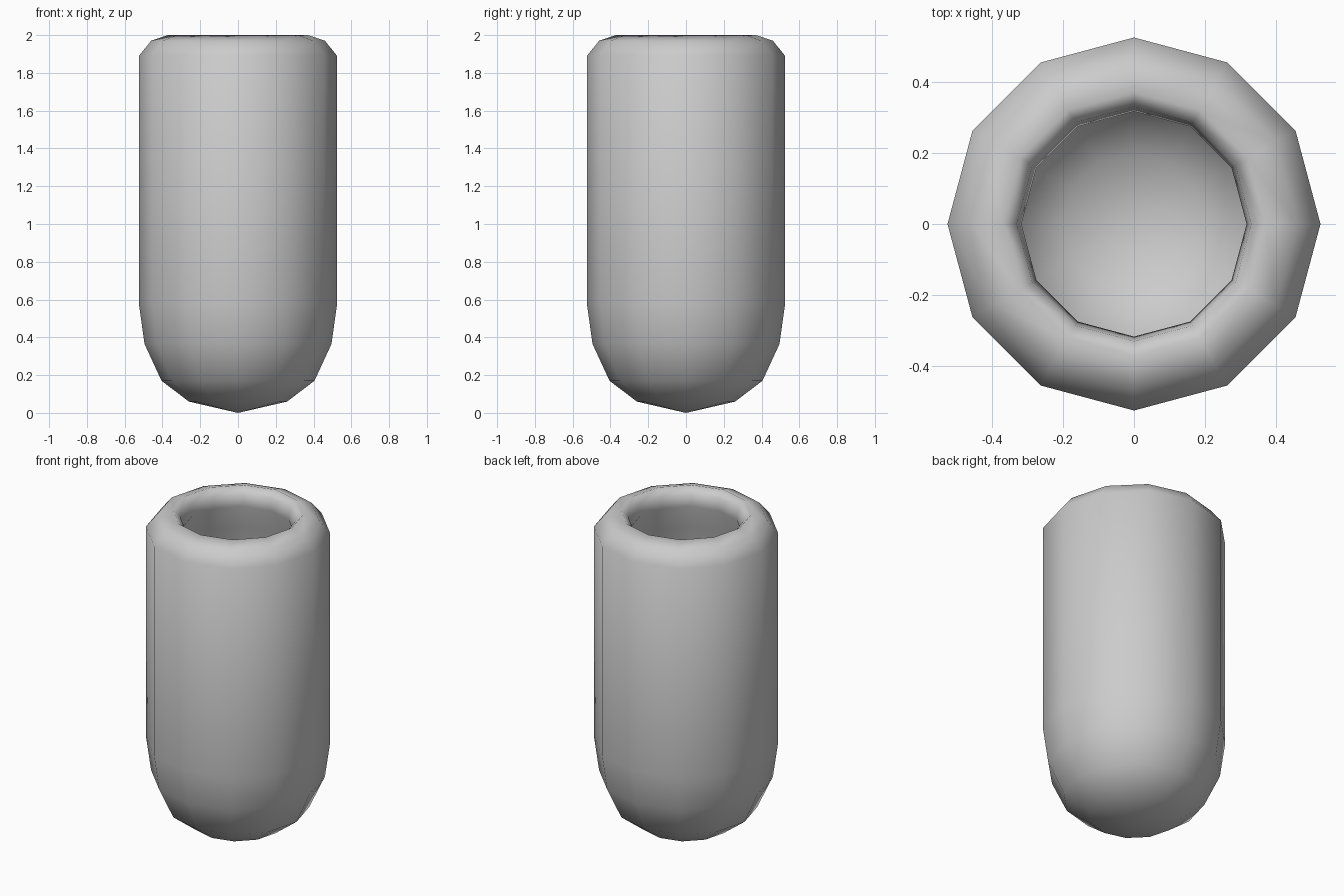
import bpy, bmesh
from math import sin, cos, tau

if "Cube" in bpy.data.objects:
    bpy.data.objects.remove(bpy.data.objects["Cube"])

SIDES = 12

# Half cross-section (radius, height): outer wall, rounded lip, inner cavity
outer = [(0.26, 0.06), (0.405, 0.17), (0.495, 0.365), (0.525, 0.58), (0.525, 1.89)]
lip = [(0.46, 1.97), (0.37, 2.0), (0.33, 1.96), (0.317, 1.89)]
inner = [(0.41, 1.72), (0.42, 0.62), (0.395, 0.42), (0.32, 0.25), (0.2, 0.15)]
profile = outer + lip + inner


def lathe(name, points, bottom_z, inner_z):
    """Revolve a profile around z and close both ends with a pole."""
    bm = bmesh.new()
    rings = [[bm.verts.new((r * cos(tau * i / SIDES), r * sin(tau * i / SIDES), z))
              for i in range(SIDES)] for r, z in points]
    low, high = bm.verts.new((0, 0, bottom_z)), bm.verts.new((0, 0, inner_z))
    for i in range(SIDES):
        j = (i + 1) % SIDES
        for a, b in zip(rings, rings[1:]):
            bm.faces.new((a[i], a[j], b[j], b[i]))
        bm.faces.new((low, rings[0][j], rings[0][i]))
        bm.faces.new((high, rings[-1][i], rings[-1][j]))
    bmesh.ops.recalc_face_normals(bm, faces=bm.faces[:])
    for f in bm.faces:
        f.smooth = True
    mesh = bpy.data.meshes.new(name)
    bm.to_mesh(mesh)
    bm.free()
    obj = bpy.data.objects.new(name, mesh)
    bpy.context.collection.objects.link(obj)
    return obj


# Round-bottomed hollow vessel
lathe("vessel", profile, 0.0, 0.11)
